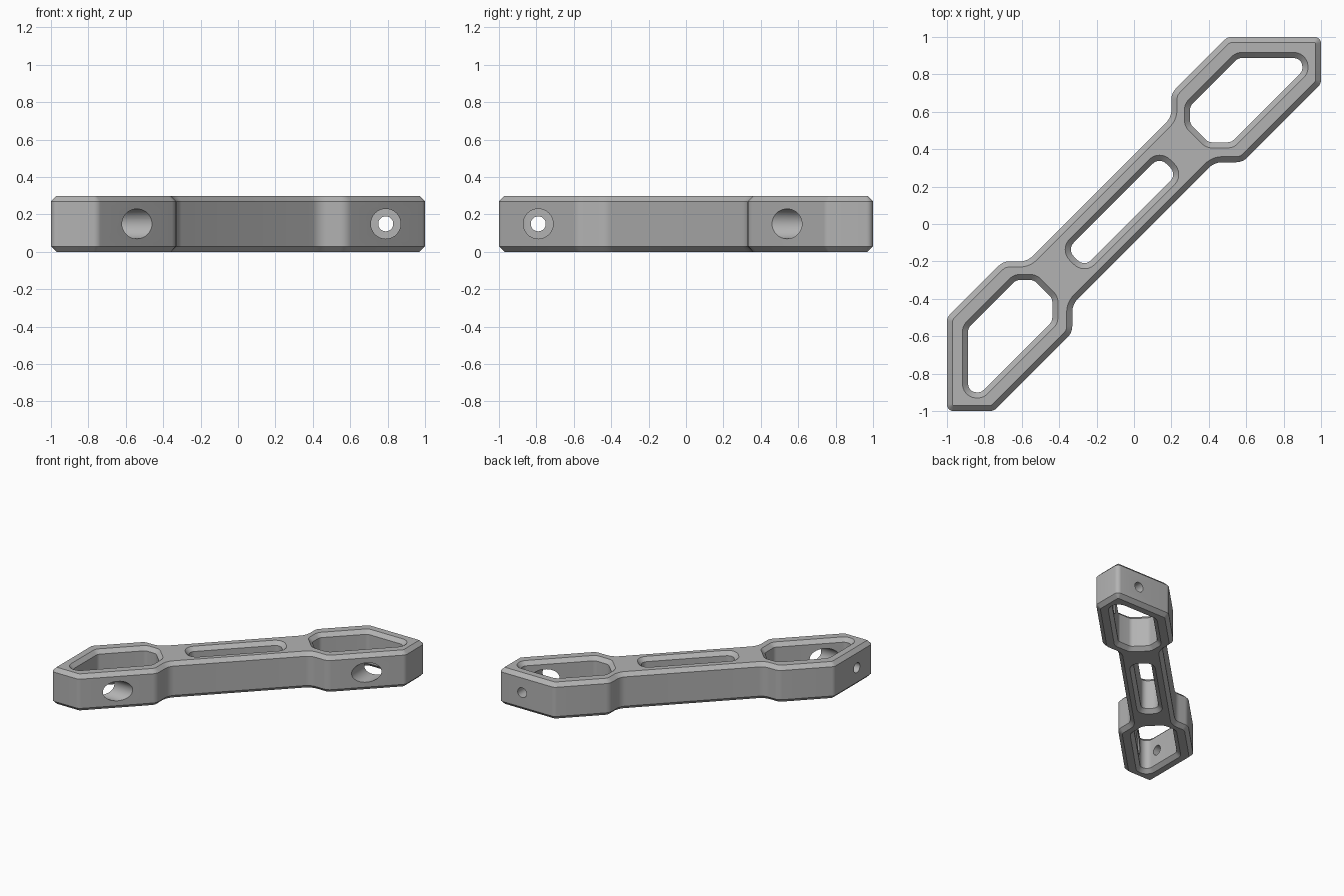
import bpy, bmesh, math
from mathutils import Vector, Matrix

cube = bpy.data.objects.get("Cube")
if cube:
    bpy.data.objects.remove(cube, do_unlink=True)

HEIGHT, CHAMFER, MID = 0.3, 0.03, 0.15

grey = bpy.data.materials.new("plain grey")
grey.use_nodes = True
colour = (0.45, 0.45, 0.45, 1)
grey.diffuse_color = colour
grey.node_tree.nodes["Principled BSDF"].inputs["Base Color"].default_value = colour


def flip(points):
    """Mirror points across the anti-diagonal, keeping the winding."""
    return [(-y, -x) for x, y in reversed(points)]


def rounded(corners, radii, steps=6):
    """Replace each corner of a closed polygon with a tangent arc."""
    pts = [Vector(c) for c in corners]
    loop = []
    for i, p in enumerate(pts):
        a = (pts[i - 1] - p).normalized()
        b = (pts[(i + 1) % len(pts)] - p).normalized()
        half = a.angle(b) / 2
        centre = p + (a + b).normalized() * radii[i] / math.sin(half)
        start = p + a * radii[i] / math.tan(half) - centre
        end = p + b * radii[i] / math.tan(half) - centre
        turn = math.atan2(start.x * end.y - start.y * end.x, start.dot(end))
        for s in range(steps + 1):
            loop.append(centre + Matrix.Rotation(turn * s / steps, 2) @ start)
    return loop


def offset(loop, d):
    """Move a counter-clockwise loop outward by d with mitred corners."""
    out = []
    for i, p in enumerate(loop):
        e1 = (p - loop[i - 1]).normalized()
        e2 = (loop[(i + 1) % len(loop)] - p).normalized()
        n1, n2 = Vector((e1.y, -e1.x)), Vector((e2.y, -e2.x))
        out.append(p + (n1 + n2) * d / (1 + n1.dot(n2)))
    return out


def add_object(name, bm):
    bmesh.ops.recalc_face_normals(bm, faces=bm.faces)
    mesh = bpy.data.meshes.new(name)
    bm.to_mesh(mesh)
    bm.free()
    mesh.materials.append(grey)
    obj = bpy.data.objects.new(name, mesh)
    bpy.context.collection.objects.link(obj)
    return obj


def stacked(name, loop, levels):
    """Prism through (height, offset) levels of one loop."""
    bm = bmesh.new()
    rings = [[bm.verts.new((p.x, p.y, z)) for p in offset(loop, d)] for z, d in levels]
    n = len(loop)
    for low, high in zip(rings, rings[1:]):
        for i in range(n):
            j = (i + 1) % n
            bm.faces.new((low[i], low[j], high[j], high[i]))
    bm.faces.new(rings[0][::-1])
    bm.faces.new(rings[-1])
    return add_object(name, bm)


def window_cutter(name, corners, radius=0.06):
    """Cutter that flares at top and bottom to chamfer the rim."""
    over = 0.01
    flare = CHAMFER + over
    return stacked(name, rounded(corners, [radius] * len(corners)),
                   [(-over, flare), (CHAMFER, 0), (HEIGHT - CHAMFER, 0), (HEIGHT + over, flare)])


def bore_cutter(name, start, end, radius):
    a, b = Vector((*start, MID)), Vector((*end, MID))
    bm = bmesh.new()
    turn = (b - a).to_track_quat('Z', 'Y').to_matrix().to_4x4()
    bmesh.ops.create_cone(bm, cap_ends=True, segments=40, radius1=radius, radius2=radius,
                          depth=(b - a).length, matrix=Matrix.Translation((a + b) / 2) @ turn)
    return add_object(name, bm)


# Main bar: one half of the outline, mirrored for the other half
half = [(0.43, 0.33), (0.58, 0.33), (1, 0.75), (1, 1), (0.5, 1), (0.2, 0.7), (0.2, 0.57)]
half_radii = [0.1, 0.08, 0.05, 0.035, 0.05, 0.08, 0.1]
outline = rounded(half + flip(half), half_radii + half_radii[::-1])
bar = stacked("diagonal_bracket", outline,
              [(0, -CHAMFER), (CHAMFER, 0), (HEIGHT - CHAMFER, 0), (HEIGHT, -CHAMFER)])

# Windows in the two end lobes and the slot between them
lobe = [(0.52, 0.437), (0.9, 0.817), (0.9, 0.887), (0.557, 0.887), (0.3, 0.63), (0.3, 0.535), (0.398, 0.437)]
slot = [((u - v) / math.sqrt(2), (u + v) / math.sqrt(2))
        for u, v in ((-0.35, 0.025), (0.35, 0.025), (0.35, 0.157), (-0.35, 0.157))]
cutters = [window_cutter("left_window_cutter", lobe, 0.045),
           window_cutter("right_window_cutter", flip(lobe), 0.045),
           window_cutter("slot_cutter", slot, 0.05)]

# Wide access bores in the slanted walls, narrow screw holes in the end walls
for side, place in (("left", lambda p: p), ("right", lambda p: flip([p])[0])):
    for part, y0, y1, radius in (("access", 0.3, 0.85, 0.08), ("screw", 0.8, 1.1, 0.04)):
        cutters.append(bore_cutter(f"{side}_{part}_cutter", place((0.79, y0)), place((0.79, y1)), radius))

# Cut everything out, then smooth the rounded corners
bpy.ops.object.select_all(action='DESELECT')
bpy.context.view_layer.objects.active = bar
bar.select_set(True)
for cutter in cutters:
    mod = bar.modifiers.new(cutter.name, 'BOOLEAN')
    mod.operation, mod.solver, mod.object = 'DIFFERENCE', 'EXACT', cutter
    bpy.ops.object.modifier_apply(modifier=mod.name)
    bpy.data.objects.remove(cutter, do_unlink=True)
bpy.ops.object.shade_smooth_by_angle(angle=math.radians(30))
